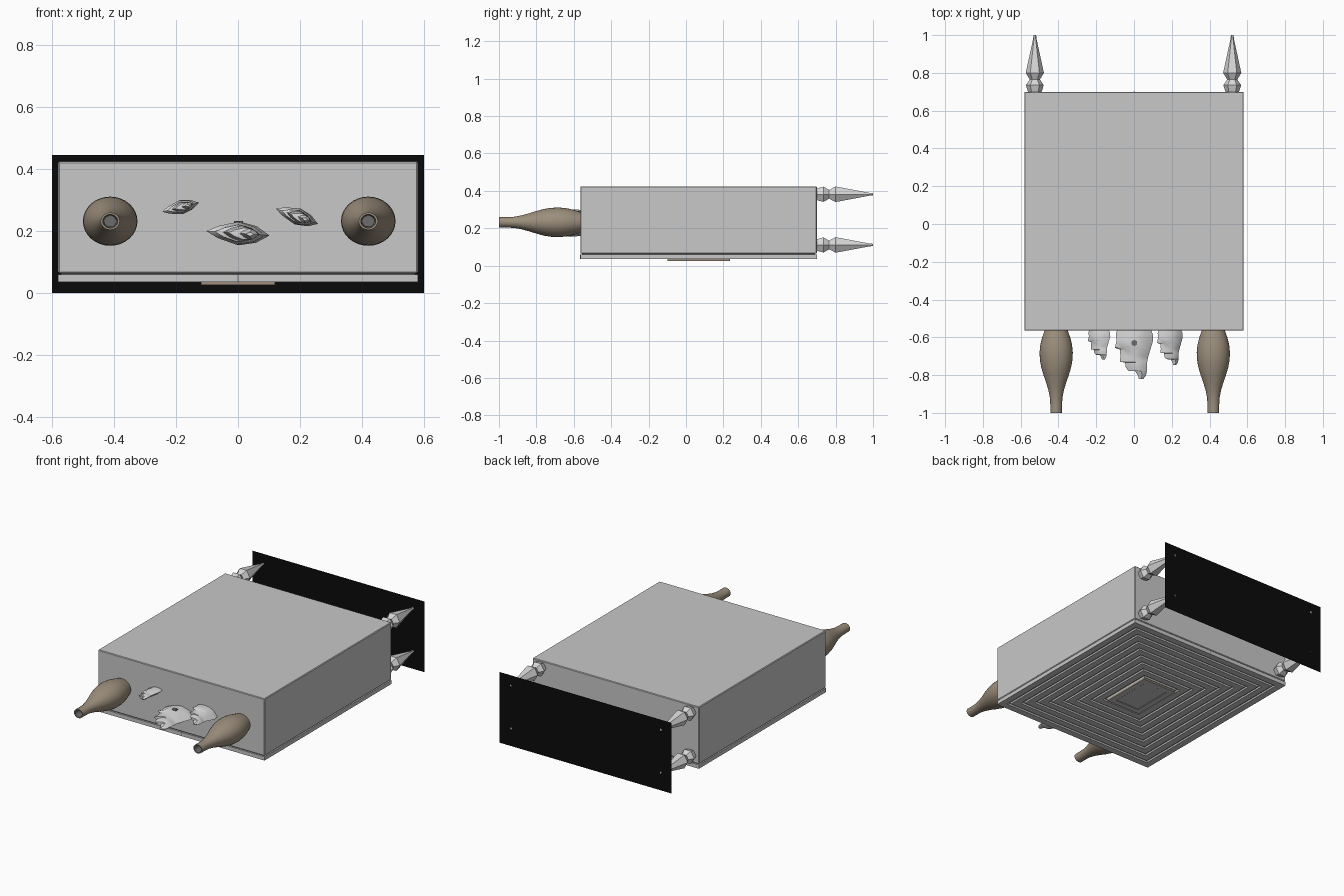
import bpy, bmesh, math
from mathutils import Matrix, Vector

if "Cube" in bpy.data.objects:
    bpy.data.objects.remove(bpy.data.objects["Cube"])


def mat(name, r, g, b):
    m = bpy.data.materials.new(name)
    m.diffuse_color = (r, g, b, 1)
    m.use_nodes = True
    m.node_tree.nodes["Principled BSDF"].inputs["Base Color"].default_value = m.diffuse_color
    return m


GREY = mat("light_grey", 0.58, 0.58, 0.58)
PALE = mat("pale_grey", 0.68, 0.68, 0.68)
BROWN = mat("warm_brown", 0.33, 0.27, 0.20)
DARK = mat("dark_grey", 0.15, 0.15, 0.15)
BLACK = mat("black", 0.003, 0.003, 0.003)
CY, HX, HY = 0.0675, 0.58, 0.6325     # case centre and half sizes


def finish(name, bm, mats, smooth=None):
    bmesh.ops.recalc_face_normals(bm, faces=bm.faces[:])
    me = bpy.data.meshes.new(name)
    bm.to_mesh(me)
    bm.free()
    for m in mats:
        me.materials.append(m)
    ob = bpy.data.objects.new(name, me)
    bpy.context.collection.objects.link(ob)
    if smooth:
        bpy.ops.object.select_all(action='DESELECT')
        ob.select_set(True)
        bpy.context.view_layer.objects.active = ob
        bpy.ops.object.shade_smooth_by_angle(angle=math.radians(smooth))
    return ob


def box_bm(lo, hi):
    bm = bmesh.new()
    lo, hi = Vector(lo), Vector(hi)
    bmesh.ops.create_cube(bm, size=1, matrix=Matrix.Translation((lo + hi) / 2)
                          @ Matrix.Diagonal((*(hi - lo), 1)))
    return bm


def loft(bm, rings):
    """Skin a list of closed point rings and cap both ends."""
    vs = [[bm.verts.new(p) for p in ring] for ring in rings]
    n = len(vs[0])
    for a, b in zip(vs, vs[1:]):
        for i in range(n):
            j = (i + 1) % n
            bm.faces.new((a[i], a[j], b[j], b[i]))
    bm.faces.new(vs[0])
    return bm.faces.new(vs[-1])


def turned_rings(profile, cx, cz, sides, kz=1.0):
    """Rings around the y direction from (y, radius) pairs."""
    return [[(cx + r * math.cos(2 * math.pi * i / sides), y,
              cz + kz * r * math.sin(2 * math.pi * i / sides))
             for i in range(sides)] for y, r in profile]


# main case with slightly softened edges
bm = box_bm((-HX, CY - HY, 0.064), (HX, CY + HY, 0.424))
bmesh.ops.bevel(bm, geom=bm.edges[:], offset=0.004, segments=1, affect='EDGES')
finish("case_body", bm, [GREY])

# recessed seam between case and base
finish("case_seam", box_bm((-HX + .01, CY - HY + .01, 0.055),
                           (HX - .01, CY + HY - .01, 0.07)), [DARK])

# base slab with concentric grooves underneath
bm = box_bm((-HX, CY - HY, 0.036), (HX, CY + HY, 0.060))
bm.faces.ensure_lookup_table()
face = min(bm.faces, key=lambda f: f.calc_center_median().z)


def inset(width, depth=0.0):
    bmesh.ops.inset_region(bm, faces=[face], thickness=width, use_even_offset=True)
    for v in face.verts:
        v.co.z += depth


for k in range(8):
    inset(0.0415)
    inset(0.003, 0.009)
    inset(0.010)
    inset(0.003, -0.009)
finish("grooved_base", bm, [GREY])

# raised plate in the middle of the underside, with a brown rim
bm = box_bm((-0.12, -0.10, 0.026), (0.12, 0.235, 0.037))
face = min(bm.faces, key=lambda f: f.calc_center_median().z)
inset(0.035)
inset(0.004, 0.003)
for f in bm.faces:
    f.material_index = 1 if abs(f.normal.y) + abs(f.normal.x) > 0.9 else 0
finish("base_centre_plate", bm, [GREY, BROWN])

# thin centre slits on the ends of the base
for name, y in (("front_slit", CY - HY), ("back_slit", CY + HY)):
    finish(name, box_bm((-0.002, y - .001, 0.036), (0.002, y + .001, 0.060)), [DARK])

# turned handles at the front, hollow at the tip
HANDLE = [(-0.93, 0.020), (-1.0, 0.024), (-1.0, 0.031), (-0.96, 0.031),
          (-0.92, 0.033), (-0.88, 0.041), (-0.84, 0.053), (-0.80, 0.067),
          (-0.76, 0.079), (-0.72, 0.086), (-0.68, 0.088), (-0.64, 0.084),
          (-0.60, 0.074), (-0.555, 0.058)]
for side, x in (("left", -0.412), ("right", 0.42)):
    bm = bmesh.new()
    loft(bm, turned_rings(HANDLE, x, 0.232, 32, 0.9))
    for f in bm.faces:
        c = f.calc_center_median()
        inner = math.hypot(c.x - x, (c.z - 0.232) / 0.9) < 0.0235
        f.material_index = 1 if inner and c.y < -0.9 else 0
    finish(side + "_handle", bm, [BROWN, DARK], 40)

# faceted spikes at the back corners
SPIKE = [(0.695, 0.034), (0.712, 0.040), (0.735, 0.047), (0.765, 0.027),
         (0.80, 0.048), (0.98, 0.009), (1.0, 0.007)]
for side, x in (("left", -0.525), ("right", 0.52)):
    for level, z in (("lower", 0.111), ("upper", 0.382)):
        bm = bmesh.new()
        loft(bm, turned_rings(SPIKE, x, z, 6))
        finish(f"{level}_{side}_spike", bm, [PALE])

# ragged shell-like fins: distance from base, left edge, right edge, half thickness
FIN = [(-0.02, -0.085, 0.085, 0.030), (0.02, -0.097, 0.10, 0.036),
       (0.05, -0.092, 0.102, 0.038), (0.09, -0.102, 0.09, 0.036),
       (0.10, -0.075, 0.087, 0.035), (0.135, -0.072, 0.076, 0.031),
       (0.165, -0.075, 0.070, 0.027), (0.168, -0.048, 0.070, 0.026),
       (0.195, -0.043, 0.070, 0.022), (0.212, -0.030, 0.068, 0.019),
       (0.214, 0.006, 0.068, 0.018), (0.235, 0.020, 0.064, 0.013),
       (0.255, 0.026, 0.050, 0.006)]
BULGE = [(0, 0), (.2, .55), (.5, 1), (.78, .7), (1, 0), (.78, -.7), (.5, -1), (.2, -.55)]
for name, x, z, s, roll in (("centre_fin", 0.0, 0.193, 1.0, -4),
                            ("left_fin", -0.185, 0.277, 0.60, 14),
                            ("right_fin", 0.19, 0.248, 0.71, -20)):
    bm = bmesh.new()
    loft(bm, [[(l + (r - l) * u, -d, h * v) for u, v in BULGE] for d, l, r, h in FIN])
    bm.transform(Matrix.Translation((x, CY - HY, z))
                 @ Matrix.Rotation(math.radians(-roll), 4, 'Y') @ Matrix.Scale(s, 4))
    finish(name, bm, [PALE], 35)

# small dark pit on top of the centre fin
bm = bmesh.new()
bmesh.ops.create_cone(bm, cap_ends=True, segments=6, radius1=0.017, radius2=0.017,
                      depth=0.008, matrix=Matrix.Translation((0.002, -0.63, 0.228)))
finish("fin_pit", bm, [DARK])

# flat black panel behind the spikes
bm = bmesh.new()
bm.faces.new([bm.verts.new((x, 1.0, z)) for x, z in
              ((-0.6, 0), (0.6, 0), (0.6, 0.445), (-0.6, 0.445))])
finish("back_panel", bm, [BLACK])
